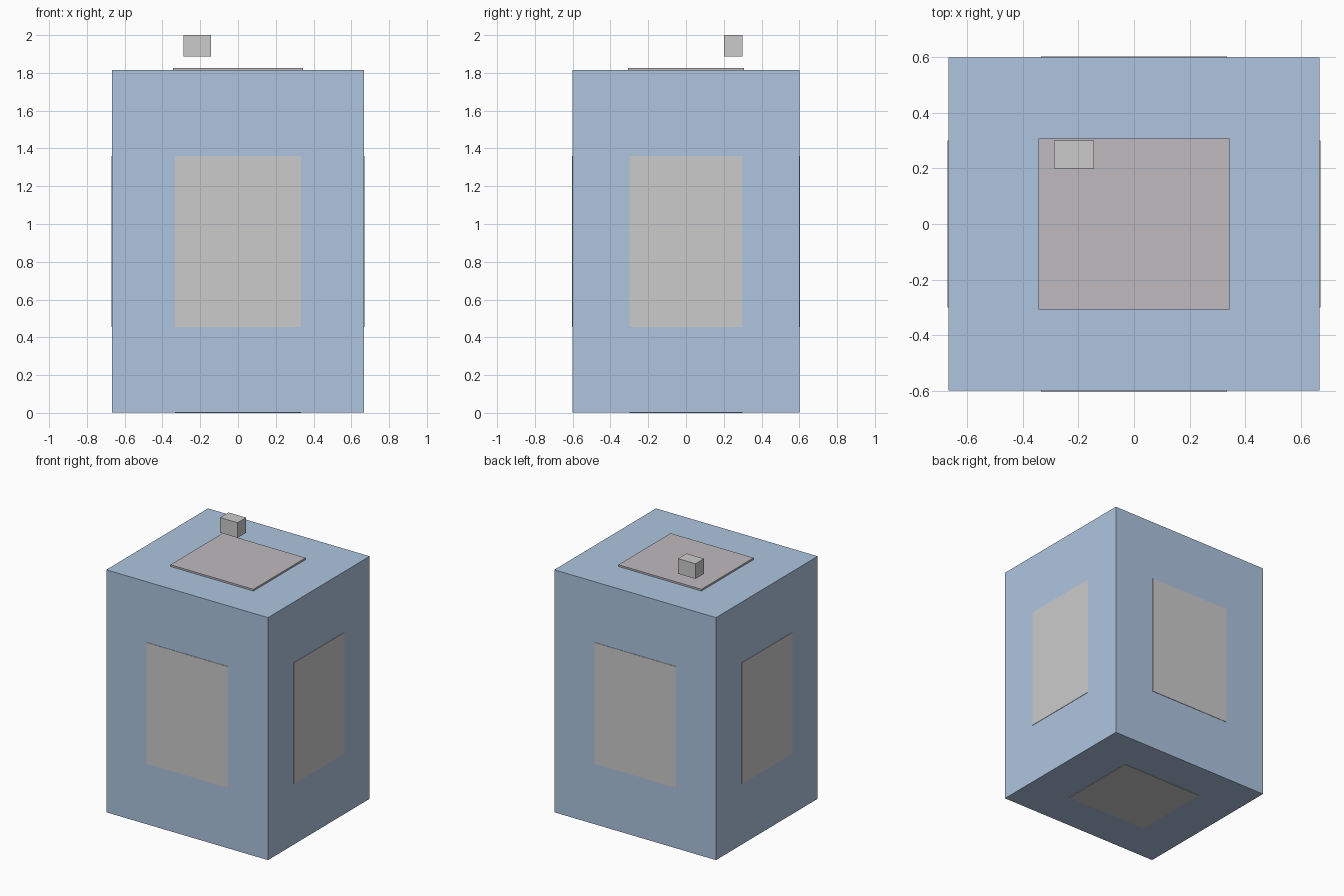
import bpy

if "Cube" in bpy.data.objects:
    bpy.data.objects.remove(bpy.data.objects["Cube"])


def material(name, color):
    mat = bpy.data.materials.new(name)
    mat.diffuse_color = (*color, 1)
    mat.use_nodes = True
    mat.node_tree.nodes["Principled BSDF"].inputs["Base Color"].default_value = mat.diffuse_color
    return mat


def box(name, lo, hi, mat=None):
    """Axis-aligned box between two corners."""
    bpy.ops.mesh.primitive_cube_add(size=1, location=[(a + b) / 2 for a, b in zip(lo, hi)])
    obj = bpy.context.object
    obj.name = name
    obj.scale = [b - a for a, b in zip(lo, hi)]
    bpy.ops.object.transform_apply(location=False, rotation=False, scale=True)
    if mat:
        obj.data.materials.append(mat)
    return obj


blue = material("blue_paint", (0.42, 0.56, 0.74))
dark = material("dark_plate", (0.52, 0.49, 0.52))

W, D, Z0, Z1 = 0.668, 0.6, 0.003, 1.814   # body half width, half depth, bottom, top
T = 0.003                                 # how far the panels stand proud
PW, PD, P0, P1 = 0.334, 0.3, 0.456, 1.361  # panel extents, half of the body

# Main body
box("body", (-W, -D, Z0), (W, D, Z1), blue)

# Thin raised panels on the four sides and underneath
for name, s in (("front", -1), ("back", 1)):
    y = sorted((s * (D - 0.01), s * (D + T)))
    box(name + "_panel", (-PW, y[0], P0), (PW, y[1], P1))
for name, s in (("left", -1), ("right", 1)):
    x = sorted((s * (W - 0.01), s * (W + T)))
    box(name + "_panel", (x[0], -PD, P0), (x[1], PD, P1))
box("bottom_panel", (-PW, -PD, 0), (PW, PD, Z0 + 0.01))

# Slightly larger plate on top
box("top_plate", (-0.343, -0.308, Z1 - 0.01), (0.343, 0.308, 1.827), dark)

# Small block floating above the plate
box("top_block", (-0.288, 0.2, 1.887), (-0.144, 0.3, 2.0))
